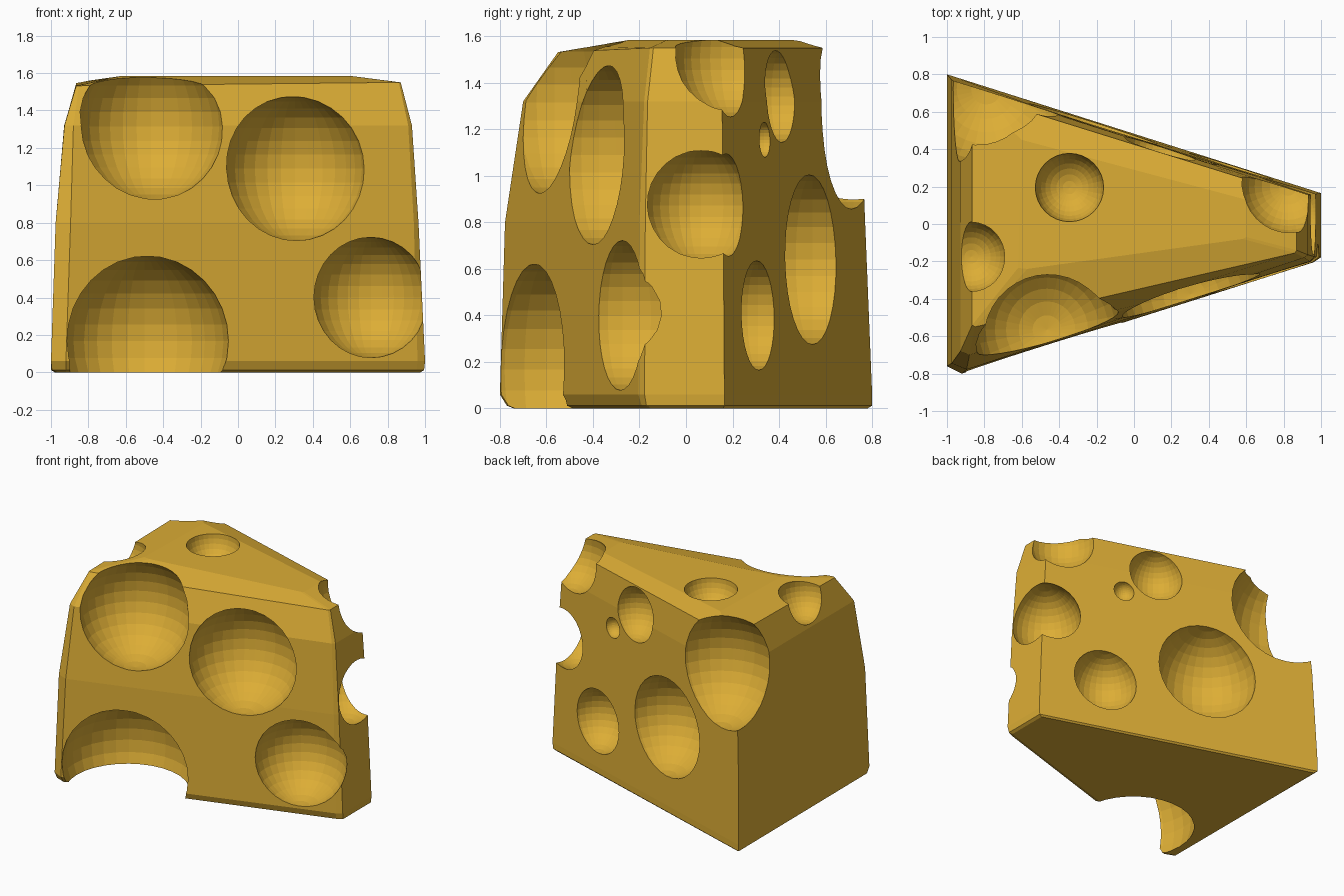
import bpy, bmesh
from mathutils import Matrix

cheese = bpy.data.materials.new("cheese yellow")
cheese.diffuse_color = (0.72, 0.42, 0.036, 1)


def make_object(name, bm):
    bmesh.ops.recalc_face_normals(bm, faces=bm.faces)
    mesh = bpy.data.meshes.new(name)
    bm.to_mesh(mesh)
    bm.free()
    mesh.materials.append(cheese)
    obj = bpy.data.objects.new(name, mesh)
    bpy.context.collection.objects.link(obj)
    return obj


# Wedge body: horizontal outlines lofted upwards, softening to the top
# (points run: left-front bevel, front, tip bevel, tip front, tip back, left back)
outlines = [
    (0.00, [(-0.97, -0.72), (-0.92, -0.74), (0.94, -0.165), (0.975, -0.15), (0.975, 0.16), (-0.98, 0.78)]),
    (0.012, [(-0.995, -0.74), (-0.92, -0.77), (0.955, -0.19), (0.995, -0.17), (0.995, 0.165), (-1.0, 0.80)]),
    (0.06, [(-1.0, -0.76), (-0.92, -0.80), (0.96, -0.205), (1.0, -0.178), (1.0, 0.165), (-1.0, 0.80)]),
    (0.80, [(-0.975, -0.745), (-0.895, -0.778), (0.94, -0.20), (0.965, -0.175), (0.965, 0.16), (-0.975, 0.77)]),
    (1.32, [(-0.928, -0.68), (-0.88, -0.70), (0.91, -0.18), (0.93, -0.165), (0.93, 0.155), (-0.93, 0.75)]),
    (1.55, [(-0.865, -0.54), (-0.85, -0.55), (0.86, -0.155), (0.87, -0.14), (0.87, 0.155), (-0.865, 0.695)]),
    (1.585, [(-0.62, -0.235), (-0.57, -0.24), (0.58, -0.08), (0.60, -0.07), (0.60, 0.13), (-0.60, 0.45)]),
]
bm = bmesh.new()
rings = [[bm.verts.new((x, y, z)) for x, y in pts] for z, pts in outlines]
for v in rings[-2][:2]:      # the front left top corner sits a little lower
    v.co.z = 1.532
for low, high in zip(rings, rings[1:]):
    for i in range(len(low)):
        j = (i + 1) % len(low)
        bm.faces.new((low[i], low[j], high[j], high[i]))
bm.faces.new(rings[0][::-1])
bm.faces.new(rings[-1])
body = make_object("cheese_wedge", bm)

# Round holes: x, y, z, radius
holes = [
    (-0.465, -0.565, 1.315, 0.395),   # front side
    (0.305, -0.375, 1.09, 0.387),
    (-0.50, -0.605, 0.167, 0.457),
    (0.71, -0.273, 0.40, 0.322),
    (0.823, 0.20, 1.505, 0.252),      # narrow tip
    (0.865, 0.065, 0.872, 0.25),
    (0.14, 0.406, 1.342, 0.198),      # back side
    (0.373, 0.335, 1.155, 0.075),
    (-0.215, 0.543, 0.64, 0.365),
    (0.52, 0.31, 0.40, 0.235),
    (-0.79, 0.72, 1.27, 0.413),
    (-0.345, 0.195, 1.587, 0.183),    # top
    (-0.87, -0.175, 1.52, 0.187),
]
bm = bmesh.new()
for x, y, z, r in holes:
    bmesh.ops.create_uvsphere(bm, u_segments=32, v_segments=16, radius=r,
                              matrix=Matrix.Translation((x, y, z)))
cutter = make_object("hole_cutter", bm)
cutter.hide_render = True

# Carve the holes, then drop the cutter
mod = body.modifiers.new("holes", 'BOOLEAN')
mod.operation = 'DIFFERENCE'
mod.solver = 'EXACT'
mod.object = cutter
bpy.context.view_layer.objects.active = body
body.select_set(True)
bpy.ops.object.modifier_apply(modifier=mod.name)
bpy.data.objects.remove(cutter)
